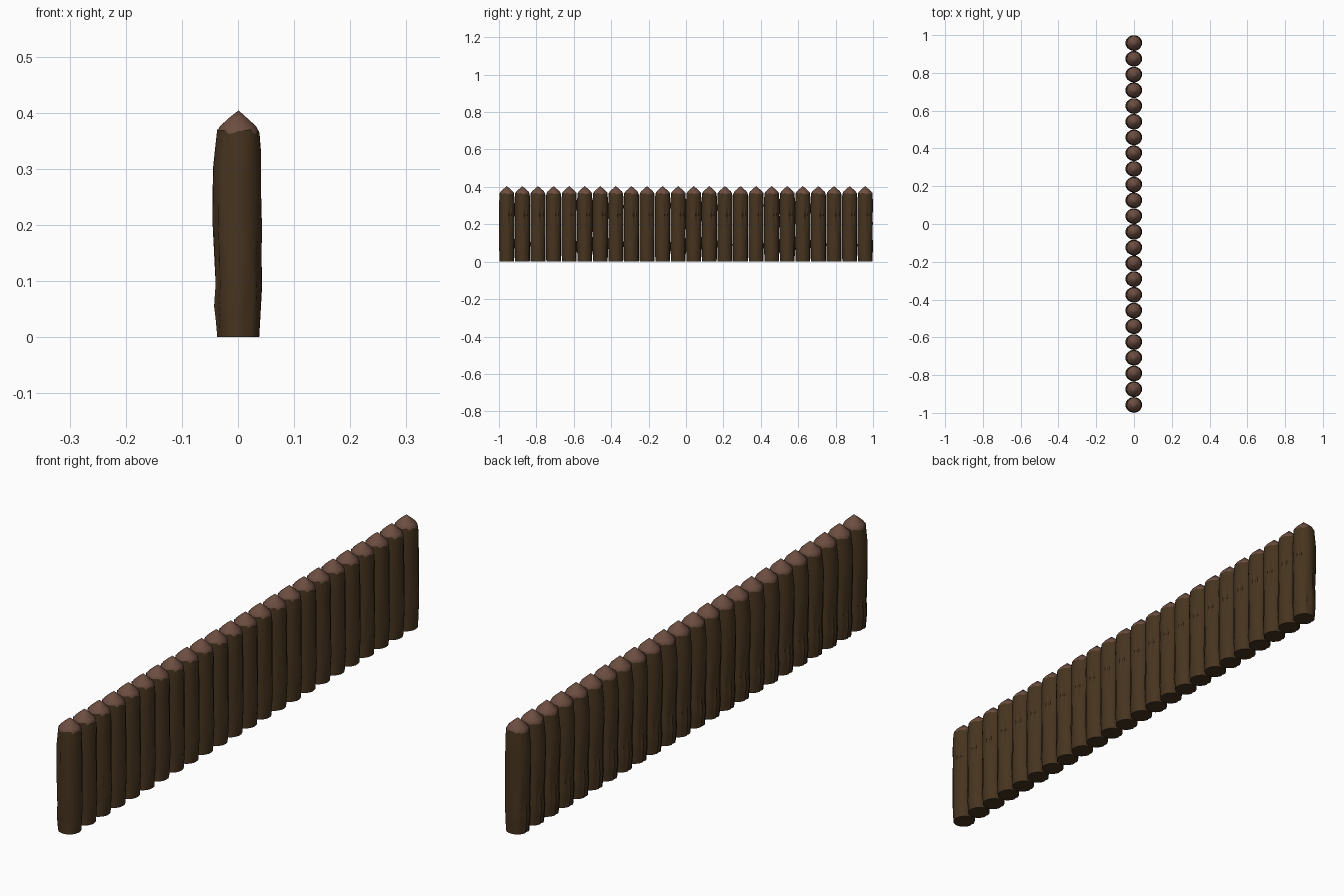
import bpy, bmesh, math, random

if "Cube" in bpy.data.objects:
    bpy.data.objects.remove(bpy.data.objects["Cube"])

random.seed(4)
COUNT, STEP, SIDES = 24, 0.0833, 28


def material(name, rgb):
    m = bpy.data.materials.new(name)
    m.diffuse_color = (*rgb, 1)
    m.use_nodes = True
    m.node_tree.nodes["Principled BSDF"].inputs["Base Color"].default_value = m.diffuse_color
    return m


def loft(name, rings, mat, apex=None, bottom=False, angle=35):
    """Skin rings of points into one log part, then repeat it along the fence."""
    bm = bmesh.new()
    loops = [[bm.verts.new(p) for p in ring] for ring in rings]
    for a, b in zip(loops, loops[1:]):
        for i in range(SIDES):
            j = (i + 1) % SIDES
            bm.faces.new((a[i], a[j], b[j], b[i]))
    if bottom:
        bm.faces.new(loops[0][::-1])
    if apex:
        tip = bm.verts.new(apex)
        for i in range(SIDES):
            bm.faces.new((loops[-1][i], loops[-1][(i + 1) % SIDES], tip))
    mesh = bpy.data.meshes.new(name)
    bm.to_mesh(mesh)
    bm.free()
    mesh.materials.append(mat)
    obj = bpy.data.objects.new(name, mesh)
    bpy.context.collection.objects.link(obj)
    obj.location.y = -STEP * (COUNT - 1) / 2
    bpy.ops.object.select_all(action='DESELECT')
    obj.select_set(True)
    bpy.context.view_layer.objects.active = obj
    bpy.ops.object.shade_smooth_by_angle(angle=math.radians(angle))
    arr = obj.modifiers.new("fence_row", 'ARRAY')
    arr.count = COUNT
    arr.use_relative_offset = False
    arr.use_constant_offset = True
    arr.constant_offset_displace = (0, STEP, 0)
    return obj


# Bark outline: height, left reach, right reach, half width along the fence
outline = [(0, .038, .038, .0395), (.03, .041, .040, .040), (.055, .044, .041, .041),
           (.09, .041, .0435, .0415), (.14, .042, .0425, .0405), (.20, .045, .0425, .0405),
           (.25, .0455, .0415, .041), (.30, .045, .041, .0415), (.335, .041, .0405, .0405),
           (.366, .038, .0385, .0385)]

# Bark cracks: side index -> range of outline rows that are pushed in
cracks = {2: (5, 7), 6: (1, 3), 9: (4, 6), 12: (1, 4), 14: (0, 3), 16: (1, 5),
          19: (6, 8), 23: (1, 2), 26: (3, 4)}
ragged = [random.uniform(-.006, .005) for _ in range(SIDES)]
rings = []
for k, (z, left, right, wide) in enumerate(outline):
    ring = []
    for i in range(SIDES):
        a = 2 * math.pi * i / SIDES
        c, s = math.cos(a), math.sin(a)
        lo, hi = cracks.get(i, (99, 99))
        f = .90 if lo <= k <= hi else random.uniform(.985, 1.005)
        top = ragged[i] if k == len(outline) - 1 else 0
        ring.append(((right if c > 0 else left) * c * f, wide * s * f, z + top))
    rings.append(ring)
loft("bark_logs", rings, material("bark", (.062, .034, .014)), bottom=True)

# Carved points, starting just inside the ragged bark edge
point = [[(r * math.cos(2 * math.pi * i / SIDES), r * math.sin(2 * math.pi * i / SIDES), z)
          for i in range(SIDES)]
         for z, r in ((.352, .0375), (.366, .0375), (.376, .032), (.391, .0155))]
loft("sharpened_points", point, material("cut_wood", (.15, .075, .052)), apex=(.001, 0, .404))
